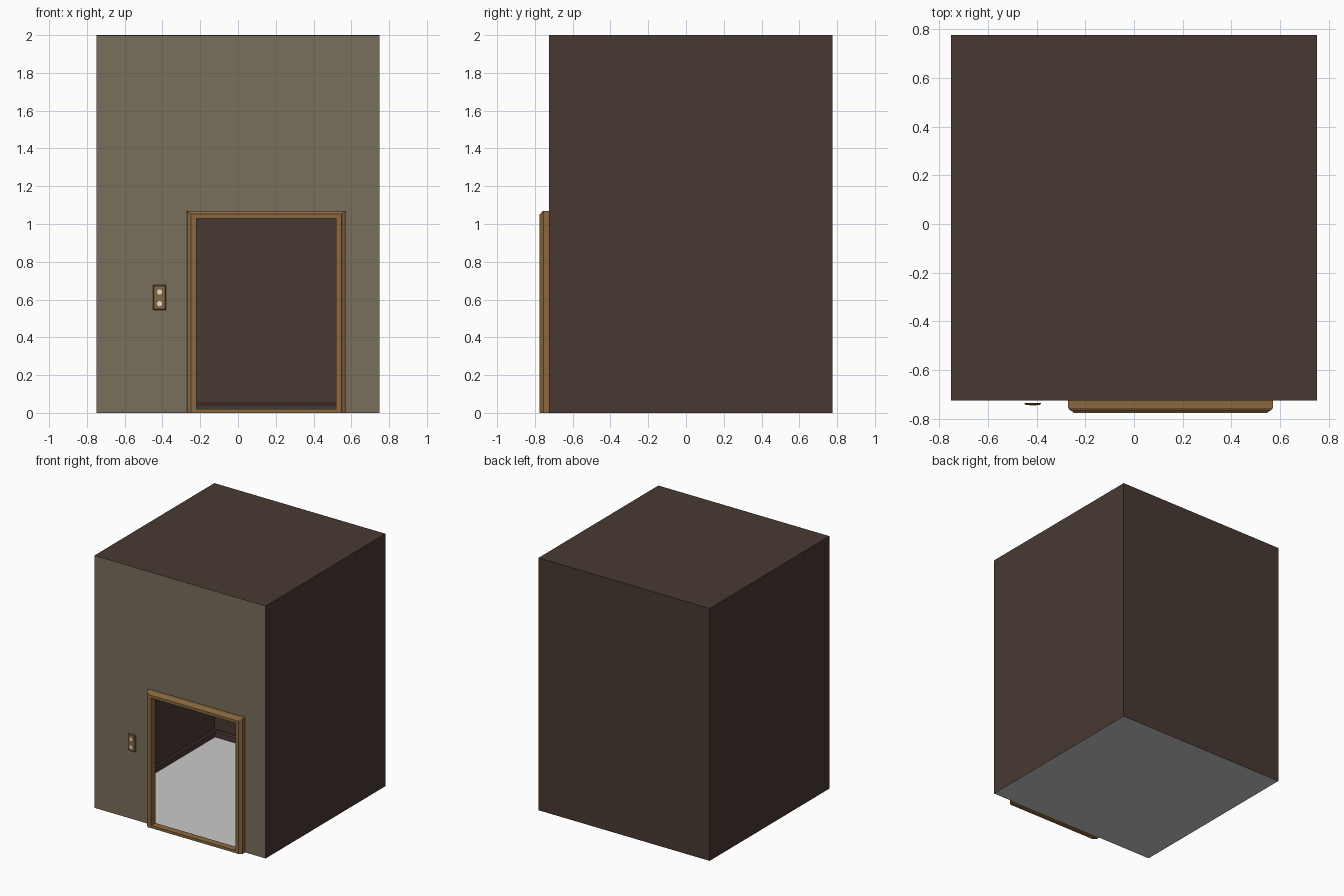
import bpy, bmesh, math

if "Cube" in bpy.data.objects:
    bpy.data.objects.remove(bpy.data.objects["Cube"])


def material(name, srgb):
    m = bpy.data.materials.new(name)
    m.diffuse_color = [(c / 255 / 12.92 if c < 11 else ((c / 255 + .055) / 1.055) ** 2.4) for c in srgb] + [1]
    m.use_nodes = True
    m.node_tree.nodes["Principled BSDF"].inputs["Base Color"].default_value = m.diffuse_color
    return m


BROWN = material("dark_brown_panel", (72, 57, 50))
OLIVE = material("olive_wall", (120, 111, 91))
TAN = material("tan_wood", (138, 105, 64))
FLOOR = material("light_grey_floor", (202, 202, 202))
WHITE = material("white_button", (225, 225, 225))


def mesh_object(name, verts, faces, mats, fix=True):
    me = bpy.data.meshes.new(name)
    me.from_pydata(verts, [], faces)
    for m in mats:
        me.materials.append(m)
    if fix:
        bm = bmesh.new()
        bm.from_mesh(me)
        bmesh.ops.recalc_face_normals(bm, faces=bm.faces)
        bm.to_mesh(me)
        bm.free()
    ob = bpy.data.objects.new(name, me)
    bpy.context.collection.objects.link(ob)
    return ob


def box(name, x0, x1, y0, y1, z0, z1, mat):
    v = [(x, y, z) for x in (x0, x1) for y in (y0, y1) for z in (z0, z1)]
    f = [(0, 1, 3, 2), (4, 6, 7, 5), (0, 4, 5, 1), (2, 3, 7, 6), (0, 2, 6, 4), (1, 5, 7, 3)]
    return mesh_object(name, v, f, [mat])


X, YF, YB, H = 0.75, -0.725, 0.775, 2.0      # cabin extents
DL, DR, DT = -0.22, 0.52, 1.03               # doorway

# cabin shell: single-sheet side walls, back wall and roof
v = [(-X, YF, 0), (X, YF, 0), (X, YB, 0), (-X, YB, 0),
     (-X, YF, H), (X, YF, H), (X, YB, H), (-X, YB, H)]
mesh_object("cabin_walls", v, [(1, 2, 6, 5), (2, 3, 7, 6), (3, 0, 4, 7), (4, 5, 6, 7)], [BROWN], False)

# floor sheet
mesh_object("floor", v[:4], [(0, 1, 2, 3)], [FLOOR], False)

# front wall: thin slab notched for the doorway, brown on the inside
xe, ze = X - 0.001, H - 0.001
outline = [(-xe, 0), (DL, 0), (DL, DT), (DR, DT), (DR, 0), (xe, 0), (xe, ze), (-xe, ze)]
n = len(outline)
verts = [(x, y, z) for y in (YF, YF + 0.005) for x, z in outline]
faces = [tuple(range(n)), tuple(range(2 * n - 1, n - 1, -1))]
faces += [(i, (i + 1) % n, (i + 1) % n + n, i + n) for i in range(n)]
wall = mesh_object("front_wall", verts, faces, [OLIVE, BROWN])
for p in wall.data.polygons:
    if p.normal.y > 0.9:
        p.material_index = 1


def sweep(name, path, profile, mat):
    """Sweep (outward, a, b) profile through path stations given as functions."""
    k = len(profile)
    verts = [st(*p) for st in path for p in profile]
    faces = [(s * k + i, s * k + (i + 1) % k, (s + 1) * k + (i + 1) % k, (s + 1) * k + i)
             for s in range(len(path) - 1) for i in range(k)]
    faces += [tuple(range(k)), tuple(range((len(path) - 1) * k, len(path) * k))]
    return mesh_object(name, verts, faces, [mat])


# moulded door frame with mitred corners
casing = [(0, YF + 0.005), (0, -0.775), (0.028, -0.775), (0.032, -0.769),
          (0.043, -0.764), (0.05, -0.755), (0.05, YF)]
sweep("door_frame", [lambda u, y: (DL - u, y, 0), lambda u, y: (DL - u, y, DT + u * 0.8),
                     lambda u, y: (DR + u, y, DT + u * 0.8), lambda u, y: (DR + u, y, 0)], casing, TAN)

# door sill
box("door_sill", DL, DR, -0.774, YF + 0.005, 0, 0.02, TAN)

# skirting board round the inside, stopping at the doorway
skirt = [(0.001, 0.001), (0.02, 0.001), (0.02, 0.042), (0.012, 0.052), (0.001, 0.052)]
yi = YF + 0.005
sweep("skirting_board", [lambda d, z: (DL - 0.03, yi + d, z), lambda d, z: (-X + d, yi + d, z),
                         lambda d, z: (-X + d, YB - d, z), lambda d, z: (X - d, YB - d, z),
                         lambda d, z: (X - d, yi + d, z), lambda d, z: (DR + 0.03, yi + d, z)], skirt, BROWN)

# call button plate with bevelled rim, standing just off the wall
cx, cz = -0.415, 0.61
rings = [(0.034, 0.066, -0.734), (0.034, 0.066, -0.737), (0.029, 0.061, -0.742)]
verts = [(cx + sx * w, y, cz + sz * h) for w, h, y in rings
         for sx, sz in ((-1, -1), (1, -1), (1, 1), (-1, 1))]
faces = [(r * 4 + i, r * 4 + (i + 1) % 4, r * 4 + 4 + (i + 1) % 4, r * 4 + 4 + i)
         for r in range(2) for i in range(4)] + [(0, 1, 2, 3), (8, 9, 10, 11)]
mesh_object("button_plate", verts, faces, [TAN])

# two round call buttons
for label, z in (("upper", 0.64), ("lower", 0.578)):
    bpy.ops.mesh.primitive_cylinder_add(vertices=8, radius=0.014, depth=0.006,
                                        location=(cx, -0.742, z), rotation=(math.pi / 2, 0, 0))
    b = bpy.context.object
    b.name = label + "_button"
    b.data.materials.append(WHITE)
